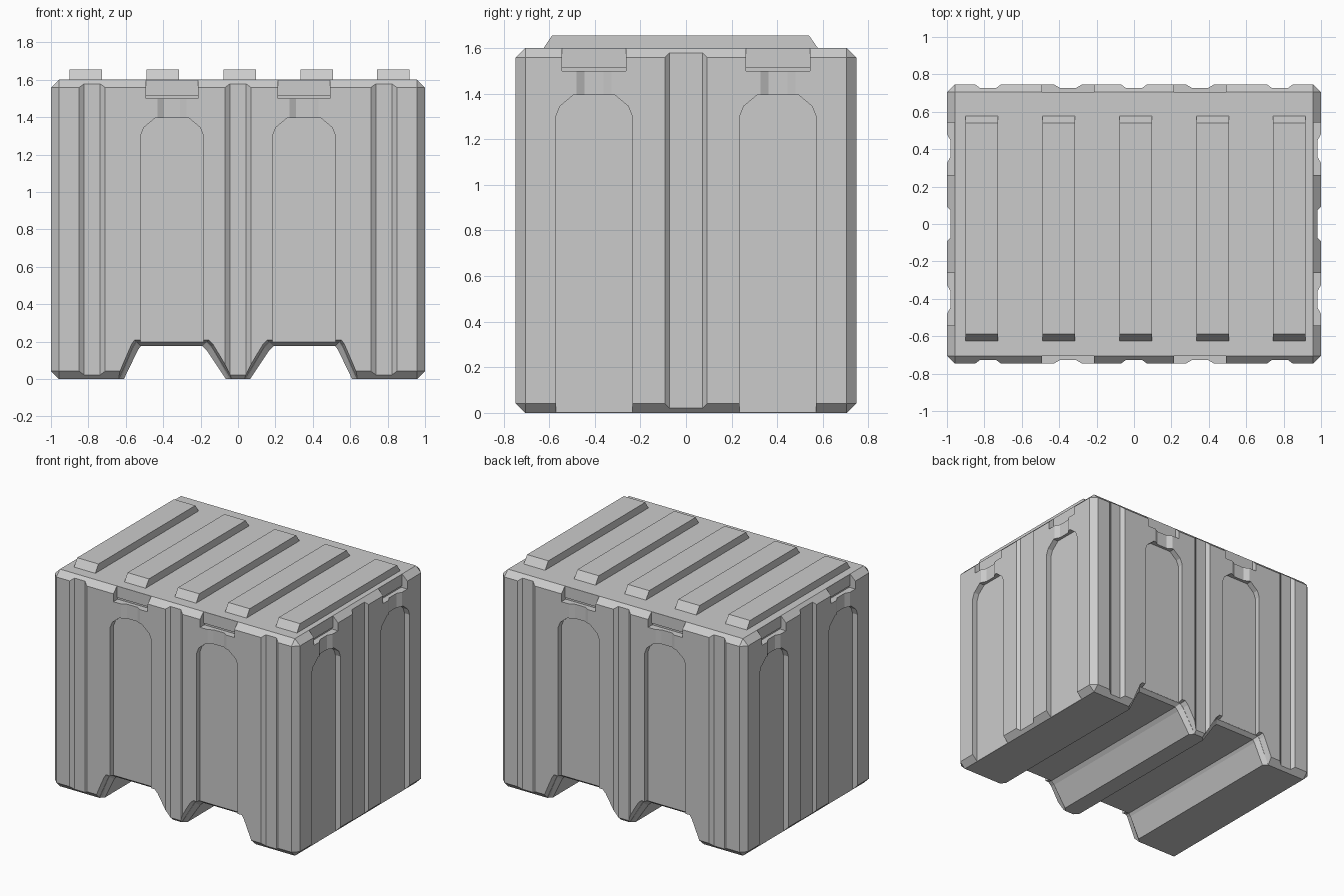
import bpy, bmesh
from mathutils import Vector

if "Cube" in bpy.data.objects:
    bpy.data.objects.remove(bpy.data.objects["Cube"], do_unlink=True)

HX, HY, TOP, CH = 1.0, 0.747, 1.6, 0.042   # half sizes, height, edge chamfer

grey = bpy.data.materials.new("mid_grey")
grey.use_nodes = True
grey.diffuse_color = (0.6, 0.6, 0.6, 1)
grey.node_tree.nodes["Principled BSDF"].inputs["Base Color"].default_value = (0.6, 0.6, 0.6, 1)


def hull(name, points):
    """Convex solid around the given points."""
    bm = bmesh.new()
    for p in points:
        bm.verts.new(p)
    bmesh.ops.convex_hull(bm, input=bm.verts)
    bmesh.ops.dissolve_limit(bm, angle_limit=0.001, verts=bm.verts, edges=bm.edges)
    bmesh.ops.recalc_face_normals(bm, faces=bm.faces)
    mesh = bpy.data.meshes.new(name)
    bm.to_mesh(mesh)
    bm.free()
    mesh.materials.append(grey)
    ob = bpy.data.objects.new(name, mesh)
    bpy.context.collection.objects.link(ob)
    return ob


# Crate body: box with chamfered edges
def chamfered(sx, sy, z0, z1, c):
    pts = []
    for x in (-1, 1):
        for y in (-1, 1):
            for z, s in ((z0, 1), (z1, -1)):
                pts += [(x * sx, y * (sy - c), z + s * c),
                        (x * (sx - c), y * sy, z + s * c),
                        (x * (sx - c), y * (sy - c), z)]
    return pts


body = hull("crate_body", chamfered(HX, HY, 0, TOP, CH))


def cut(points):
    cutter = hull("cutter", points)
    cutter.hide_render = True
    mod = body.modifiers.new("cut", 'BOOLEAN')
    mod.operation, mod.solver, mod.object = 'DIFFERENCE', 'EXACT', cutter
    bpy.context.view_layer.objects.active = body
    bpy.ops.object.modifier_apply(modifier=mod.name)
    bpy.data.objects.remove(cutter, do_unlink=True)


# Wall frames: u runs along the wall, d goes inward from its surface
WALLS = {
    "front": lambda u, d, z: (u, -HY + d, z),
    "back": lambda u, d, z: (-u, HY - d, z),
    "left": lambda u, d, z: (HX - d, u, z),
    "right": lambda u, d, z: (-HX + d, -u, z),
}


def groove(wall, u, outer, inner, z0, z1, depth=0.02):
    """Vertical channel with sloping sides."""
    over = outer + (outer - inner) * 0.5
    cut([wall(u + s * w, d, z) for s in (-1, 1) for z in (z0, z1)
         for w, d in ((over, -depth * 0.5), (inner, depth))])


def slot(wall, u, half, z0, z1, depth):
    cut([wall(u + s * half, d, z) for s in (-1, 1) for z in (z0, z1) for d in (-0.05, depth)])


PANEL = [(0.168, -0.1), (0.168, 1.3), (0.15, 1.345), (0.09, 1.395)]


def panel_bay(wall, u):
    """Arched recess, the channel above it and the latch recess under the lid."""
    cut([wall(u + s * w, d, z) for s in (-1, 1) for w, z in PANEL for d in (-0.05, 0.041)])
    groove(wall, u, 0.077, 0.042, 1.37, 1.52)
    slot(wall, u, 0.14, 1.5, 1.8, 0.0415)
    slot(wall, u, 0.14, 1.5, 1.515, 0.05)


for name, wall in WALLS.items():
    if name in ("front", "back"):
        for u in (-0.78, 0.78):
            groove(wall, u, 0.07, 0.043, -0.1, 1.8)
        groove(wall, 0, 0.07, 0.043, -0.1, 1.8)
        bays = (-0.353, 0.353)
    else:
        groove(wall, 0, 0.093, 0.073, -0.1, 1.8)
        bays = (-0.403, 0.403)
    for u in bays:
        panel_bay(wall, u)

# Fork tunnels through the base, flared at both mouths
TUNNEL = [(0.658, -0.1), (0.535, 0.155), (0.52, 0.175), (0.19, 0.175), (0.165, 0.15), (-0.002, -0.1)]
CENTRE = Vector((0.35, -0.1))


def ring(side, y, grow):
    out = []
    for x, z in TUNNEL:
        gx = grow if x > CENTRE.x else -grow
        out.append((side * (x + gx), y, z + (grow if z > 0 else 0)))
    return out


for side in (-1, 1):
    cut(ring(side, -HY - 0.05, 0) + ring(side, HY + 0.05, 0))
    for end in (-1, 1):
        cut(ring(side, end * (HY + 0.01), 0.035) + ring(side, end * (HY - 0.042), 0.024))
        cut(ring(side, end * (HY - 0.04), 0.024) + ring(side, end * (HY - 0.07), 0))

# Raised lid ribs with sloping ends
for i in range(5):
    x = -0.813 + i * 0.411
    hull("lid_rib_%d" % (i + 1),
         [(x + s * 0.087, y, z) for s in (-1, 1)
          for y, z in ((-0.628, TOP - 0.005), (-0.588, 1.655), (0.54, 1.655), (0.582, TOP - 0.005))])
